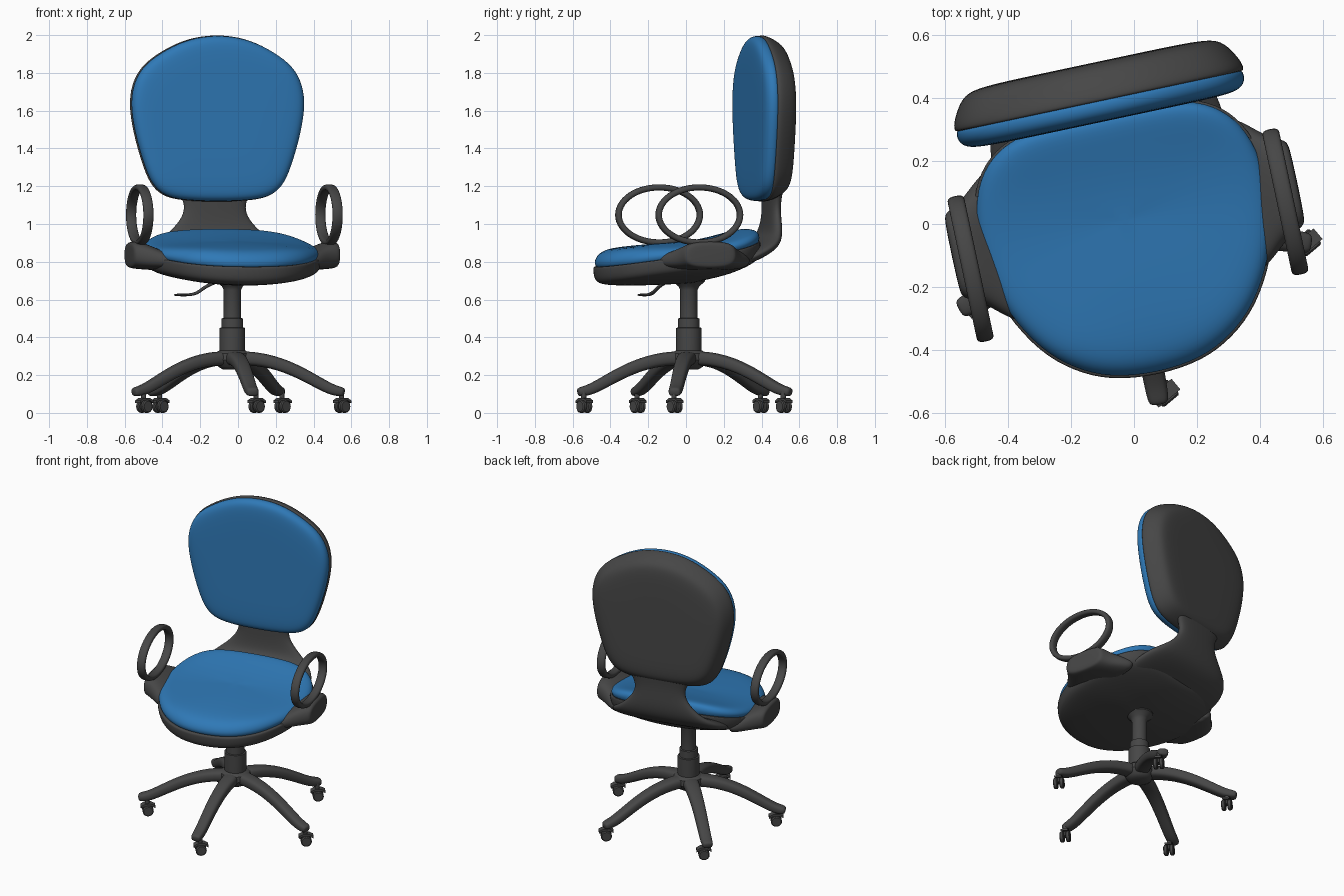
import bpy, bmesh, math
from mathutils import Vector, Matrix

if "Cube" in bpy.data.objects:
    bpy.data.objects.remove(bpy.data.objects["Cube"])


def material(name, rgb):
    m = bpy.data.materials.new(name)
    m.diffuse_color = (*rgb, 1)
    m.use_nodes = True
    m.node_tree.nodes["Principled BSDF"].inputs["Base Color"].default_value = m.diffuse_color
    return m


BLUE = material("blue fabric", (0.028, 0.19, 0.47))
DARK = material("dark grey plastic", (0.062, 0.062, 0.062))
BASE = Matrix.Translation((-0.03, 0.015, 0))          # column axis
CHAIR = BASE @ Matrix.Rotation(math.radians(12), 4, 'Z')  # swivelled top


def loft(name, rings, mat, matrix=BASE, subsurf=2, closed=False):
    """Skin a list of equal-length point rings."""
    bm = bmesh.new()
    vs = [[bm.verts.new(matrix @ Vector(p)) for p in r] for r in rings]
    n = len(vs[0])
    pairs = list(zip(vs, vs[1:])) + ([(vs[-1], vs[0])] if closed else [])
    for a, b in pairs:
        for i in range(n):
            j = (i + 1) % n
            bm.faces.new((a[i], a[j], b[j], b[i]))
    if not closed:
        bm.faces.new(vs[0])
        bm.faces.new(vs[-1])
    bmesh.ops.recalc_face_normals(bm, faces=bm.faces)
    me = bpy.data.meshes.new(name)
    bm.to_mesh(me)
    bm.free()
    me.shade_smooth()
    me.materials.append(mat)
    ob = bpy.data.objects.new(name, me)
    bpy.context.collection.objects.link(ob)
    if subsurf:
        mod = ob.modifiers.new("smooth", 'SUBSURF')
        mod.levels = mod.render_levels = subsurf
    else:
        me.set_sharp_from_angle(angle=math.radians(35))
    return ob


def sweep(name, pts, side, mat, matrix=BASE, closed=False, n=12, p=0.7):
    """Sweep a rounded section along pts = [(position, half_width, half_height)]."""
    side = Vector(side).normalized()
    pos = [Vector(q[0]) for q in pts]
    rings = []
    for i, (_, hw, hh) in enumerate(pts):
        if closed:
            t = pos[(i + 1) % len(pos)] - pos[i - 1]
        else:
            t = pos[min(i + 1, len(pos) - 1)] - pos[max(i - 1, 0)]
        up = t.cross(side).normalized()
        ring = []
        for k in range(n):
            a = math.tau * k / n
            c, s = math.cos(a), math.sin(a)
            ring.append(pos[i] + side * hw * math.copysign(abs(c) ** p, c)
                        + up * hh * math.copysign(abs(s) ** p, s))
        rings.append(ring)
    return loft(name, rings, mat, matrix, 1 if closed else 2, closed)


def lathe(name, profile, mat, matrix=BASE, n=32):
    rings = [[(r * math.cos(math.tau * k / n), r * math.sin(math.tau * k / n), z)
              for k in range(n)] for r, z in profile]
    return loft(name, rings, mat, matrix, 0)


def mirrored(half):
    return half + [(-x, y) for x, y in reversed(half[1:-1])]


def curve(table, t):
    """Piecewise linear lookup."""
    if t <= table[0][0]:
        return table[0][1]
    for (a, u), (b, v) in zip(table, table[1:]):
        if t <= b:
            return u + (v - u) * (t - a) / (b - a)
    return table[-1][1]


# Seat: outline from above plus heights along the depth
seat_line = mirrored([(0, -.5), (.15, -.483), (.255, -.43), (.345, -.352), (.425, -.215), (.46, -.08),
                      (.47, .06), (.44, .195), (.375, .28), (.28, .33), (.14, .338), (0, .338)])
top = lambda x, y: curve([(-.5, .845), (-.4, .878), (-.2, .895), (0, .908), (.15, .935), (.34, .99)], y) - .12 * x * x
edge = lambda x, y: curve([(-.5, .775), (-.2, .82), (0, .84), (.2, .87), (.34, .915)], y)
under = lambda x, y: curve([(-.5, .675), (-.3, .672), (0, .685), (.2, .73), (.34, .79)], y) + .3 * x * x


def seat_ring(s, lo, hi, f, dz=0):
    out = []
    for x, y in seat_line:
        x, y = x * s, y * s
        a, b = lo(x, y), hi(x, y)
        out.append((x, y, a + (b - a) * f + dz))
    return out


loft("seat_cushion", [seat_ring(s, edge, top, f, d) for s, f, d in
     [(.6, 0, -.02), (.97, 0, -.02), (1, 0, .005), (1.005, .4, 0), (.97, .8, 0),
      (.88, 1, 0), (.65, 1, 0), (.35, 1, 0), (.1, 1, 0)]], BLUE, CHAIR)
loft("seat_shell", [seat_ring(s, under, edge, f, d) for s, f, d in
     [(.6, 1, -.03), (.97, 1, -.004), (1.015, 1, -.002), (1.02, .85, 0), (1.01, .35, 0),
      (.97, .07, 0), (.85, 0, 0), (.6, 0, 0), (.3, 0, 0), (.1, 0, 0)]], DARK, CHAIR)

# Backrest: outline from the front, stacked in depth
back_line = mirrored([(0, 2.004), (.15, 1.985), (.275, 1.93), (.39, 1.855), (.45, 1.77), (.478, 1.65),
                      (.452, 1.48), (.395, 1.29), (.35, 1.195), (.28, 1.14), (.16, 1.122), (0, 1.118)])


def back_rings(stack):
    return [[(x * s, y, 1.56 + (z - 1.56) * s) for x, z in back_line] for y, s in stack]


loft("back_cushion", back_rings([(.4, .6), (.395, .97), (.38, .995), (.355, .995), (.332, .96), (.321, .88),
                                 (.318, .65), (.318, .3)]), BLUE, CHAIR)
loft("back_shell", back_rings([(.385, .6), (.381, .98), (.386, 1.003), (.41, 1), (.455, .95), (.49, .89),
                               (.504, .8), (.508, .6), (.508, .25)]), DARK, CHAIR)

# Neck joining seat and back
sweep("back_neck", [((0, y, z), w, h) for y, z, w, h in
      [(.12, .77, .36, .03), (.25, .815, .39, .04), (.36, .865, .37, .042), (.425, .91, .31, .038),
       (.443, .97, .235, .034), (.446, 1.04, .175, .032), (.446, 1.1, .165, .032),
       (.448, 1.16, .19, .034), (.455, 1.25, .25, .04), (.465, 1.36, .28, .034)]],
      (1, 0, 0), DARK, CHAIR, n=16)

# Armrests: mount and oval loop on each side
for sx, label in ((-1, "left"), (1, "right")):
    sweep(label + "_arm_mount", [((sx * x, 0, z), w, h) for x, z, w, h in
          [(.34, .795, .28, .05), (.42, .81, .24, .055), (.48, .825, .18, .068),
           (.53, .838, .15, .075), (.555, .838, .14, .068), (.562, .838, .11, .05)]],
          (0, 1, 0), DARK, CHAIR, n=16)
    loop = []
    for k in range(28):
        a = math.tau * k / 28
        loop.append(((sx * .512, -.052 + .222 * math.cos(a), 1.048 + .147 * math.sin(a)), .028, .017))
    sweep(label + "_armrest", loop, (1, 0, 0), DARK, CHAIR, closed=True)

# Gas column and hub
lathe("column", [(.05, .24), (.065, .26), (.067, .32), (.067, .45), (.057, .452), (.057, .5),
                 (.046, .502), (.046, .65), (.055, .67), (.085, .695), (.085, .72)], DARK)
lathe("hub", [(.05, .23), (.075, .245), (.095, .28), (.09, .315), (.07, .33), (.05, .332)], DARK)

# Height lever
sweep("lever", [(p, w, h) for p, w, h in
      [((-.31, -.265, .625), .02, .007), ((-.26, -.235, .624), .024, .008), ((-.2, -.2, .626), .016, .008),
       ((-.165, -.175, .65), .01, .009), ((-.13, -.15, .677), .01, .009), ((-.06, -.1, .7), .01, .009)]],
      (.5, -.86, 0), DARK, n=8)

# Five legs with casters
for i in range(5):
    a = math.radians(-79.4 + 72 * i)
    d = Vector((math.cos(a), math.sin(a), 0))
    sweep(f"leg_{i + 1}", [(d * r + Vector((0, 0, z)), w, h) for r, z, w, h in
          [(0, .287, .05, .04), (.1, .29, .05, .038), (.22, .27, .044, .036), (.34, .225, .041, .034),
           (.45, .165, .038, .032), (.53, .122, .037, .03), (.58, .112, .035, .026), (.6, .108, .028, .02)]],
          (-d.y, d.x, 0), DARK)
    spot = BASE @ Matrix.Translation(d * .56 + Vector((.022, -.006, 0))) @ Matrix.Rotation(math.radians(40), 4, 'Z')
    lathe(f"caster_stem_{i + 1}", [(.014, .04), (.014, .115)], DARK, spot, 12)
    hood = [[(x, -.022, z), (x, .022, z), (x, .022, z + .014), (x, -.022, z + .014)]
            for x, z in ((-.04, .052), (-.015, .066), (.025, .066), (.05, .052))]
    loft(f"caster_hood_{i + 1}", hood, DARK, spot, 0)
    for s in (-1, 1):
        turn = spot @ Matrix.Translation((.005, s * .019, .034)) @ Matrix.Rotation(math.pi / 2, 4, 'X')
        lathe(f"caster_wheel_{i + 1}_{'a' if s < 0 else 'b'}",
              [(.028, -.013), (.034, -.008), (.034, .008), (.028, .013)], DARK, turn, 20)
